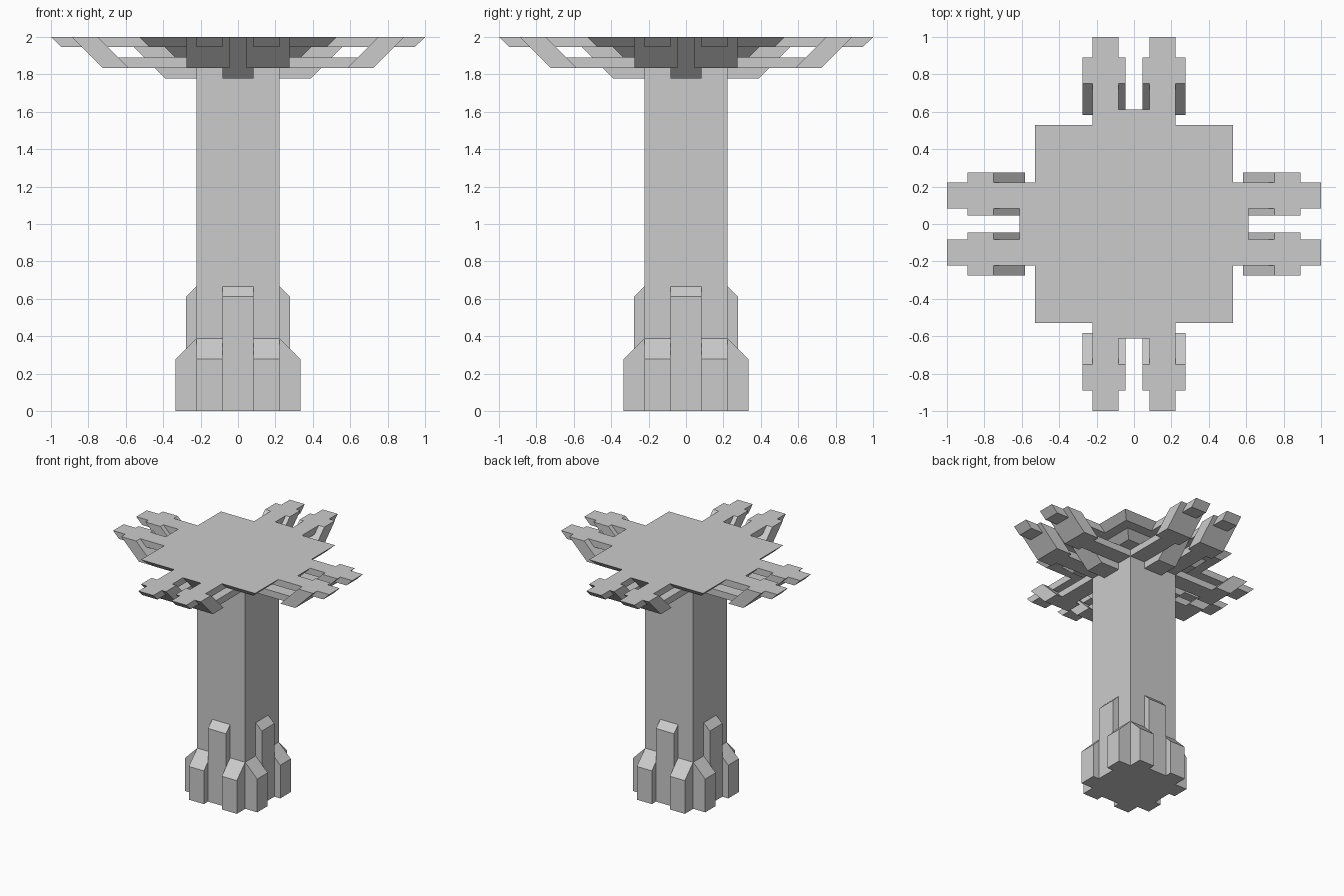
import bpy, bmesh
from math import pi
from mathutils import Matrix, Vector

if "Cube" in bpy.data.objects:
    bpy.data.objects.remove(bpy.data.objects["Cube"])


def finish(bm, name):
    bmesh.ops.recalc_face_normals(bm, faces=bm.faces)
    mesh = bpy.data.meshes.new(name)
    bm.to_mesh(mesh)
    bm.free()
    obj = bpy.data.objects.new(name, mesh)
    bpy.context.collection.objects.link(obj)
    return obj


def block(name, z0, z1, r0, r1):
    """Square block with half-width r0 at the bottom and r1 at the top."""
    bm = bmesh.new()
    bmesh.ops.create_cube(bm, size=2)
    for v in bm.verts:
        top = v.co.z > 0
        r = r1 if top else r0
        v.co = (v.co.x * r, v.co.y * r, z1 if top else z0)
    return finish(bm, name)


def around(name, profile, spans):
    """Extrude an (outward, z) profile over each sideways span, on all four sides."""
    bm = bmesh.new()
    n = len(profile)
    for side in range(4):
        rot = Matrix.Rotation(side * pi / 2, 3, 'Z')
        for span in spans:
            near, far = [[bm.verts.new(rot @ Vector((x, y, z))) for x, z in profile]
                         for y in span]
            bm.faces.new(near)
            bm.faces.new(far[::-1])
            for i in range(n):
                j = (i + 1) % n
                bm.faces.new((near[j], near[i], far[i], far[j]))
    return finish(bm, name)


def pair(a, b):
    return [(a, b), (-b, -a)]


MIDDLE = [(-0.083, 0.083)]
ARM = pair(0.083, 0.222)
WIDE = pair(0.045, 0.275)

# Shaft and stepped capital
block("column_shaft", 0, 2, 0.222, 0.222)
block("capital_lower_tier", 1.889, 1.945, 0.333, 0.389)
block("capital_top_plate", 1.945, 2, 0.472, 0.528)

# Base ribs
around("base_tall_rib", [(0.222, 0), (0.278, 0), (0.278, 0.612), (0.222, 0.667)], MIDDLE)
around("base_short_rib", [(0.222, 0), (0.333, 0), (0.333, 0.278), (0.222, 0.389)], ARM)

# Roof brackets: centre brace, top arms, lower beams and slanted struts
around("centre_brace", [(0.222, 1.778), (0.389, 1.778), (0.611, 2), (0.222, 2)], MIDDLE)
around("top_arm", [(0.222, 1.945), (0.945, 1.945), (1, 2), (0.222, 2)], ARM)
around("lower_beam", [(0.222, 1.834), (0.66, 1.834), (0.66, 1.889), (0.222, 1.889)], ARM)
around("slanted_strut", [(0.584, 1.834), (0.723, 1.834), (0.889, 2), (0.75, 2)], WIDE)
